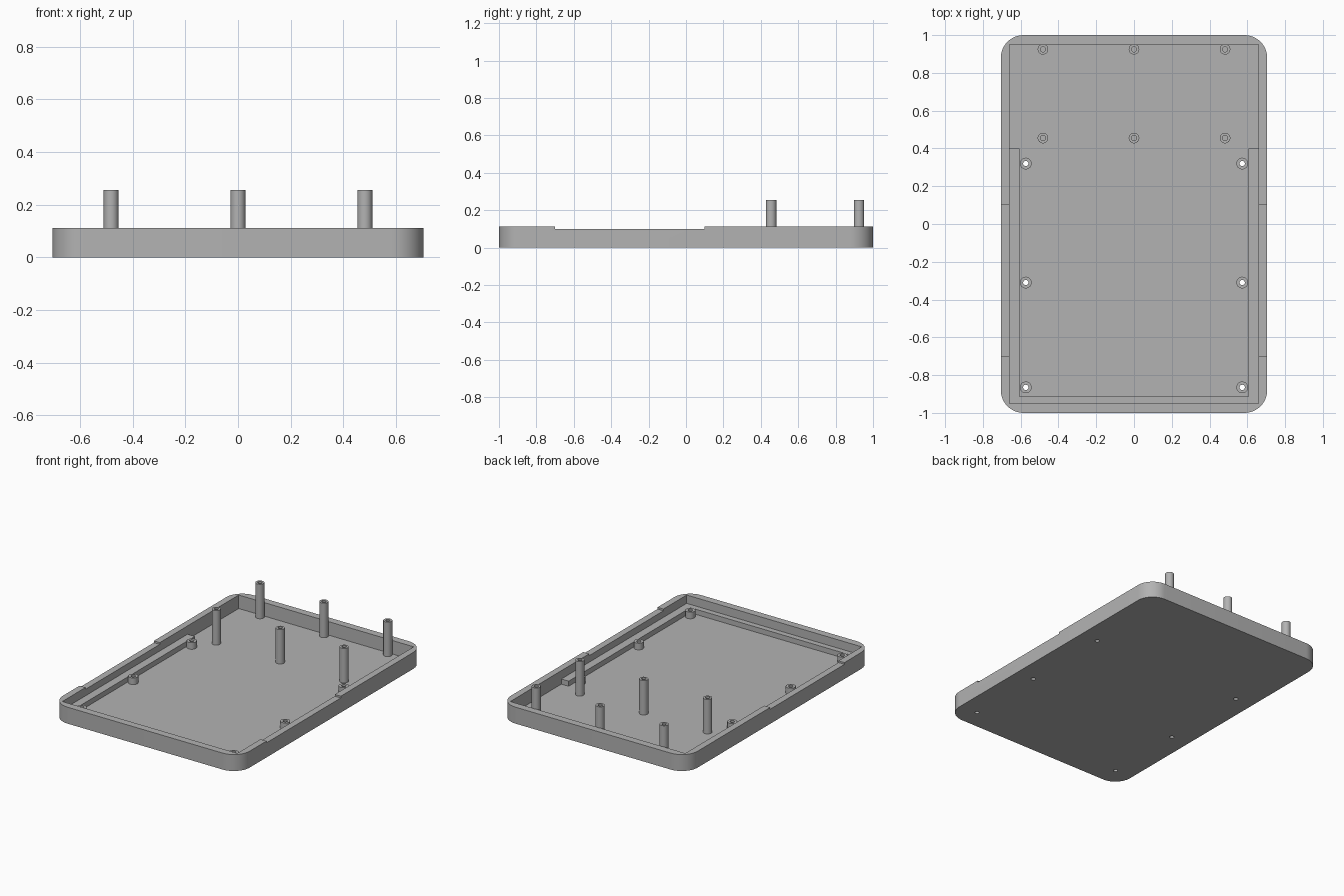
import bpy, bmesh
from math import cos, sin, pi, radians
from mathutils import Vector

if "Cube" in bpy.data.objects:
    bpy.data.objects.remove(bpy.data.objects["Cube"])

grey = bpy.data.materials.new("plain grey")
grey.use_nodes = True
grey.diffuse_color = (0.45, 0.45, 0.45, 1)
grey.node_tree.nodes["Principled BSDF"].inputs["Base Color"].default_value = grey.diffuse_color

HALF_X, HALF_Y, RIM = 0.705, 1.0, 0.112
IN_X, IN_Y, FLOOR = 0.66, 0.95, 0.02
LEDGE_TOP, BOSS_TOP, POST_TOP = 0.055, 0.065, 0.255
HOLE = 0.014


def finish(name, bm):
    bmesh.ops.recalc_face_normals(bm, faces=bm.faces)
    mesh = bpy.data.meshes.new(name)
    bm.to_mesh(mesh)
    bm.free()
    mesh.materials.append(grey)
    obj = bpy.data.objects.new(name, mesh)
    bpy.context.collection.objects.link(obj)
    return obj


def activate(obj):
    bpy.ops.object.select_all(action='DESELECT')
    obj.select_set(True)
    bpy.context.view_layer.objects.active = obj


def smooth(obj):
    activate(obj)
    bpy.ops.object.shade_smooth_by_angle(angle=radians(30))


def prism(name, outline, z0, z1):
    """Extrude a flat outline upwards."""
    bm = bmesh.new()
    face = bm.faces.new([bm.verts.new((x, y, z0)) for x, y in outline])
    top = bmesh.ops.extrude_face_region(bm, geom=[face])["geom"]
    bmesh.ops.translate(bm, vec=(0, 0, z1 - z0),
                        verts=[v for v in top if isinstance(v, bmesh.types.BMVert)])
    return finish(name, bm)


def box(name, x0, x1, y0, y1, z0, z1):
    return prism(name, [(x0, y0), (x1, y0), (x1, y1), (x0, y1)], z0, z1)


def disc(x, y, r, n=32):
    return [(x + r * cos(2 * pi * i / n), y + r * sin(2 * pi * i / n)) for i in range(n)]


def rounded_rect(hx, hy, r, steps=12):
    points = []
    for k, (sx, sy) in enumerate([(1, 1), (-1, 1), (-1, -1), (1, -1)]):
        for i in range(steps + 1):
            a = (k + i / steps) * pi / 2
            points.append((sx * (hx - r) + r * cos(a), sy * (hy - r) + r * sin(a)))
    return points


def cut(obj, cutter):
    mod = obj.modifiers.new("cut", 'BOOLEAN')
    mod.operation, mod.solver, mod.object = 'DIFFERENCE', 'EXACT', cutter
    activate(obj)
    bpy.ops.object.modifier_apply(modifier=mod.name)
    bpy.data.objects.remove(cutter)


def tube(name, x, y, r, z0, z1):
    """Hollow round post, turned from a rectangular section."""
    bm = bmesh.new()
    section = [(HOLE, z0), (r, z0), (r, z1), (HOLE, z1)]
    verts = [bm.verts.new((x + a, y, z)) for a, z in section]
    edges = [bm.edges.new((verts[i], verts[(i + 1) % 4])) for i in range(4)]
    bmesh.ops.spin(bm, geom=verts + edges, cent=(x, y, 0), axis=(0, 0, 1),
                   angle=2 * pi, steps=32)
    bmesh.ops.remove_doubles(bm, verts=bm.verts, dist=1e-5)
    smooth(finish(name, bm))


# Tray: rounded block, hollowed out, with a shallow step in each side rim
tray = prism("tray", rounded_rect(HALF_X, HALF_Y, 0.12), 0, RIM)
cut(tray, box("cavity", -IN_X, IN_X, -IN_Y, IN_Y, FLOOR, 0.3))
cut(tray, box("rim_step", -1, 1, -0.7, 0.1, 0.1, 0.3))

# Screw bosses with holes through the floor
for side, sx in (("left", 1), ("right", -1)):
    for place, y in (("back", 0.32), ("middle", -0.31), ("front", -0.865)):
        x = 0.573 * sx
        cut(tray, prism("screw_hole", disc(x, y, HOLE), -0.1, 0.2))
        tube(f"{side}_{place}_boss", x, y, 0.031, FLOOR, BOSS_TOP)
smooth(tray)

# Support ledge along the front and both sides
inner_x, inner_y, end_y = 0.605, -0.912, 0.4
prism("support_ledge", [(-IN_X, end_y), (-IN_X, -IN_Y), (IN_X, -IN_Y), (IN_X, end_y),
                        (inner_x, end_y), (inner_x, inner_y),
                        (-inner_x, inner_y), (-inner_x, end_y)], FLOOR, LEDGE_TOP)

# Tall hollow posts in two rows
for row, y in (("back", 0.925), ("front", 0.455)):
    for place, x in (("left", 0.482), ("centre", 0), ("right", -0.482)):
        tube(f"{row}_{place}_post", x, y, 0.028, FLOOR, POST_TOP)
